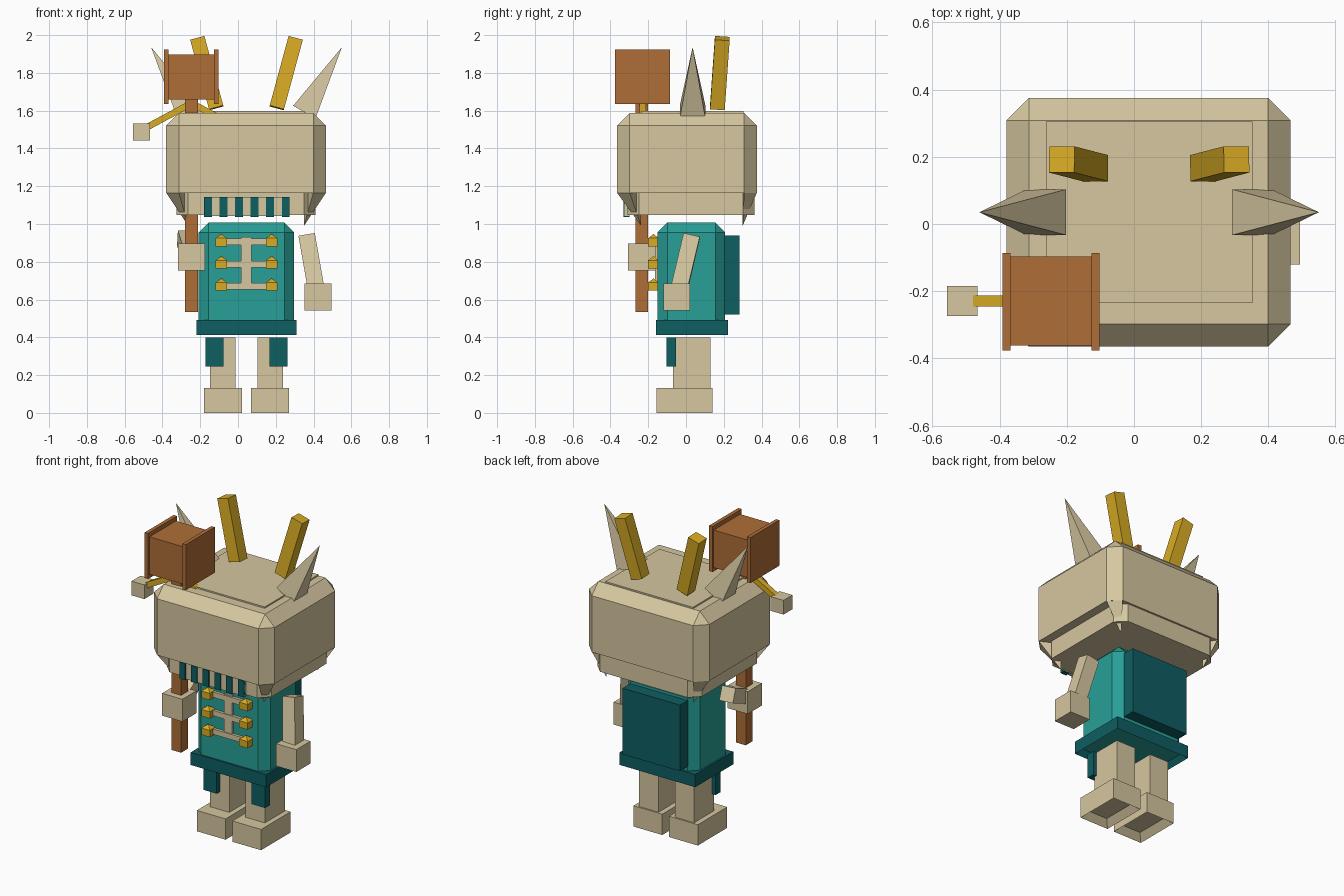
import bpy, bmesh
from mathutils import Vector

cube = bpy.data.objects.get("Cube")
if cube:
    bpy.data.objects.remove(cube, do_unlink=True)

CX = 0.045  # mirror plane of the body


def material(name, rgb):
    m = bpy.data.materials.new(name)
    m.use_nodes = True
    m.diffuse_color = (*rgb, 1)
    m.node_tree.nodes["Principled BSDF"].inputs["Base Color"].default_value = (*rgb, 1)
    return m


beige = material("beige", (0.67, 0.57, 0.35))
teal = material("teal", (0.021, 0.35, 0.31))
dark_teal = material("dark teal", (0.0045, 0.112, 0.122))
gold = material("gold", (0.69, 0.41, 0.018))
brown = material("brown", (0.43, 0.156, 0.038))


def finish(name, bm, mat):
    bmesh.ops.recalc_face_normals(bm, faces=bm.faces)
    me = bpy.data.meshes.new(name)
    bm.to_mesh(me)
    bm.free()
    me.materials.append(mat)
    ob = bpy.data.objects.new(name, me)
    bpy.context.collection.objects.link(ob)
    return ob


def hull(name, points, mat):
    """Flat-faced convex solid around the given points."""
    bm = bmesh.new()
    verts = [bm.verts.new(p) for p in points]
    bmesh.ops.convex_hull(bm, input=verts)
    bmesh.ops.dissolve_limit(bm, angle_limit=0.01, verts=bm.verts, edges=bm.edges)
    return finish(name, bm, mat)


def box(name, x, y, z, mat):
    return hull(name, [(a, b, c) for a in x for b in y for c in z], mat)


def chamfer_box(name, x, y, z, cut, top, mat):
    """Box with cut upright corners and an optional sloped top edge."""
    pts = []
    for a, sa in zip(x, (1, -1)):
        for b, sb in zip(y, (1, -1)):
            for c in (z[0], z[1] - top):
                pts += [(a + sa * cut, b, c), (a, b + sb * cut, c)]
            if top:
                pts.append((a + sa * cut, b + sb * cut, z[1]))
    return hull(name, pts, mat)


def bar(name, start, end, width, mat, taper=1.0):
    """Square bar between two points; taper 0 makes a spike."""
    start, end = Vector(start), Vector(end)
    axis = (end - start).normalized()
    side = Vector((0, 1, 0)).cross(axis).normalized()
    if abs(axis.y) > 0.8:
        side = axis.cross(Vector((0, 0, 1))).normalized()
    up = axis.cross(side)
    ring = [side * i + up * j for i in (-1, 1) for j in (-1, 1)]
    pts = [start + r * width / 2 for r in ring]
    pts += [end + r * width / 2 * taper for r in ring] if taper else [end]
    return hull(name, pts, mat)


def mx(x, side):
    """Place an offset from the mirror plane on the chosen side."""
    return CX + side * x


def hollow_bottom(ob, rim, depth):
    bm = bmesh.new()
    bm.from_mesh(ob.data)
    face = min(bm.faces, key=lambda f: f.calc_center_median().z)
    bmesh.ops.inset_region(bm, faces=[face], thickness=rim)
    for v in face.verts:
        v.co.z += depth
    bm.to_mesh(ob.data)
    bm.free()


# Head, crown plate and jaw
HX, HY = (-0.38, 0.466), (-0.365, 0.375)
chamfer_box("head", HX, HY, (1.163, 1.588), 0.067, 0.067, beige)
box("crown_plate", (-0.262, 0.352), (-0.235, 0.305), (1.57, 1.597), beige)
chamfer_box("jaw", (-0.325, 0.41), (-0.31, 0.363), (1.047, 1.17), 0.06, 0, beige)

# Pointed corners hanging below the head
for i, (x, sx) in enumerate(zip(HX, (1, -1))):
    for j, (y, sy) in enumerate(zip(HY, (1, -1))):
        ix, iy = x + sx * 0.117, y + sy * 0.075
        iy = (-0.237, 0.3)[j]
        hull("corner_fang", [(x, y + sy * 0.067, 1.165), (x + sx * 0.067, y, 1.165),
                             (ix, iy, 1.165), (ix, iy, 0.99)], beige)

# Striped fringe under the face
box("fringe_back", (-0.18, 0.273), (-0.325, -0.3), (1.042, 1.14), beige)
step = 0.453 / 11
for i in range(0, 11, 2):
    x = -0.18 + i * step
    box("fringe_stripe", (x, x + step), (-0.332, -0.3), (1.038, 1.142), dark_teal)

# Horns and tilted gold sticks
for side, tag in ((1, "left"), (-1, "right")):
    bar(tag + "_horn", (mx(0.306, side), 0.035, 1.592), (mx(0.505, side), 0.035, 1.936),
        0.136, beige, 0)
    bar(tag + "_gold_stick", (mx(0.16, side), 0.166, 1.615),
        (mx(0.26, side), 0.192, 1.983), 0.078, gold)

# Body, skirt band and back panel
chamfer_box("body", (-0.208, 0.297), (-0.15, 0.207), (0.45, 1.008), 0.052, 0.052, teal)
band = box("skirt_band", (-0.22, 0.31), (-0.16, 0.222), (0.412, 0.492), dark_teal)
hollow_bottom(band, 0.035, 0.045)
box("back_panel", (-0.157, 0.247), (0.2, 0.284), (0.52, 0.94), dark_teal)

# Chest fastenings with gold knobs
box("chest_strip", (0.017, 0.072), (-0.163, -0.14), (0.655, 0.93), beige)
for z in (0.905, 0.788, 0.67):
    box("chest_cord", (-0.085, 0.178), (-0.168, -0.14), (z - 0.017, z + 0.017), beige)
    for side in (1, -1):
        x = mx(0.133, side)
        pts = [(x + i * 0.03, y, z + k) for i in (-1, 1) for y in (-0.2, -0.145)
               for k in (-0.023, 0.02)]
        hull("gold_knob", pts + [(x, -0.172, z + 0.042)], gold)

# Legs, feet and front flaps
for side, tag in ((1, "left"), (-1, "right")):
    def span(a, b):
        return mx(a, side), mx(b, side)
    box(tag + "_leg", span(0.057, 0.193), (-0.07, 0.13), (0.1, 0.4), beige)
    foot = box(tag + "_foot", span(0.024, 0.226), (-0.155, 0.14), (0, 0.132), beige)
    hollow_bottom(foot, 0.05, 0.04)
    box(tag + "_flap", span(0.123, 0.217), (-0.102, -0.052), (0.245, 0.4), dark_teal)

# Arms and hands
bar("left_arm", (0.365, 0.03, 0.935), (0.42, -0.045, 0.62), 0.088, beige)
box("left_hand", (0.352, 0.494), (-0.12, 0.022), (0.543, 0.685), beige)
bar("right_arm", (-0.277, -0.02, 0.925), (-0.247, -0.235, 0.83), 0.088, beige)
box("right_hand", (-0.318, -0.176), (-0.307, -0.165), (0.755, 0.897), beige)

# Drum on a staff, with a weight hanging from gold rods
box("staff", (-0.28, -0.212), (-0.268, -0.2), (0.533, 1.68), brown)
box("drum", (-0.375, -0.12), (-0.362, -0.097), (1.66, 1.898), brown)
for x in (-0.392, -0.127):
    box("drum_rim", (x, x + 0.024), (-0.377, -0.086), (1.636, 1.925), brown)
bar("outer_rod", (-0.235, -0.229, 1.645), (-0.49, -0.229, 1.508), 0.034, gold)
bar("inner_rod", (-0.255, -0.229, 1.645), (-0.05, -0.229, 1.535), 0.034, gold)
box("rod_weight", (-0.556, -0.466), (-0.274, -0.184), (1.443, 1.533), beige)
